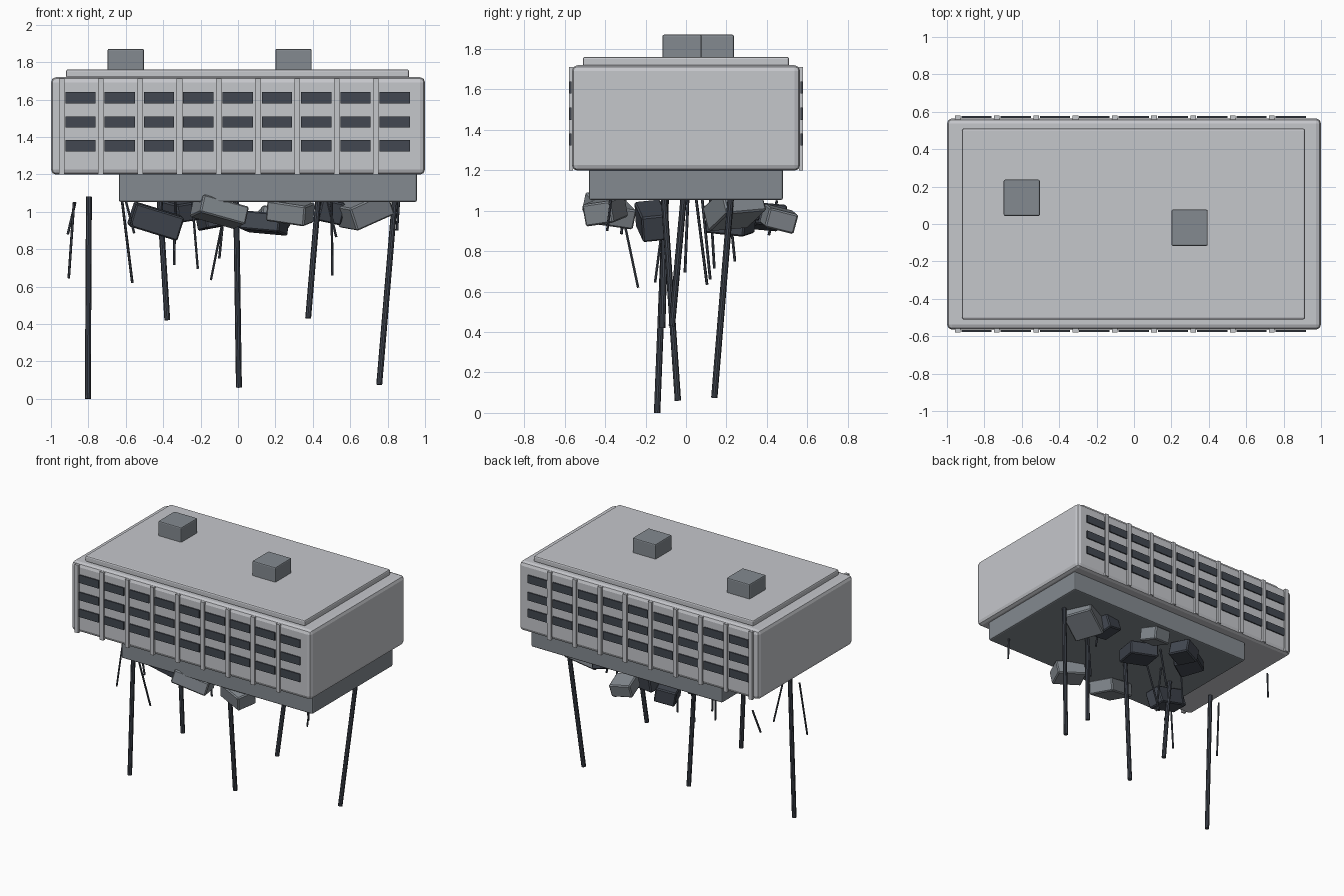
import bpy, math
from mathutils import Vector, Euler

def material(name, rgb):
    m = bpy.data.materials.new(name)
    m.diffuse_color = (*rgb, 1)
    return m

LIGHT = material("pale_concrete", (0.56, 0.57, 0.60))
GREY = material("mid_grey_concrete", (0.23, 0.255, 0.28))
DARK = material("dark_slate", (0.055, 0.064, 0.082))

def box(name, centre, size, mat, bevel=0.0, rot=(0, 0, 0), segments=2):
    bpy.ops.mesh.primitive_cube_add(size=1, location=centre)
    ob = bpy.context.object
    ob.name = name
    ob.scale = size
    bpy.ops.object.transform_apply(location=False, rotation=False, scale=True)
    ob.rotation_euler = Euler([math.radians(a) for a in rot])
    ob.data.materials.append(mat)
    if bevel:
        b = ob.modifiers.new("edge", 'BEVEL')
        b.width = bevel
        b.segments = segments
    return ob

def rod(name, a, b, radius, sides, mat):
    a, b = Vector(a), Vector(b)
    d = b - a
    bpy.ops.mesh.primitive_cylinder_add(vertices=sides, radius=radius,
                                        depth=d.length, location=(a + b) / 2)
    ob = bpy.context.object
    ob.name = name
    ob.rotation_euler = d.to_track_quat('Z', 'Y').to_euler()
    ob.data.materials.append(mat)

# Main building block, roof slab, roof units and broken foundation
box("building_body", (0, 0, 1.459), (2, 1.13, 0.522), LIGHT, 0.028)
box("roof_slab", (-0.002, 0, 1.738), (1.834, 1.02, 0.046), LIGHT, 0.01)
box("roof_unit_left", (-0.6, 0.14, 1.81), (0.194, 0.194, 0.122), GREY, 0.008)
box("roof_unit_right", (0.297, -0.02, 1.81), (0.194, 0.194, 0.122), GREY, 0.008)
box("foundation", (0.16, 0, 1.13), (1.594, 0.96, 0.154), GREY, 0.01)

# Facade ribs and windows on front and back
for side, sy in (("front", -1), ("back", 1)):
    for i in range(9):
        box(f"{side}_rib", (-0.943 + 0.21 * i, sy * 0.57, 1.456),
            (0.03, 0.02, 0.512), LIGHT)
        for z in (1.61, 1.48, 1.353):
            box(f"{side}_window", (-0.842 + 0.21 * i, sy * 0.572, z),
                (0.162, 0.009, 0.06), DARK)

# Hanging foundation piles
for top, low in [
    ((-0.797, -0.10, 1.08), (-0.803, -0.143, 0.0)),
    ((-0.42, -0.10, 1.08), (-0.378, -0.118, 0.42)),
    ((-0.01, -0.11, 1.08), (0.005, -0.04, 0.06)),
    ((0.43, -0.01, 1.08), (0.375, -0.07, 0.43)),
    ((0.84, 0.223, 1.08), (0.755, 0.14, 0.075)),
]:
    rod("hanging_pile", top, low, 0.016, 10, DARK)

# Thin bent reinforcing bars
for top, low in [
    ((-0.87, 0.45, 1.05), (-0.91, 0.41, 0.88)),
    ((-0.877, -0.10, 1.05), (-0.905, -0.153, 0.645)),
    ((-0.62, -0.33, 1.06), (-0.565, -0.237, 0.62)),
    ((-0.335, 0.12, 1.06), (-0.342, 0.14, 0.715)),
    ((-0.245, 0.01, 1.06), (-0.215, -0.005, 0.695)),
    ((-0.06, 0.05, 1.06), (-0.145, 0.104, 0.635)),
    ((-0.07, 0.21, 1.06), (-0.10, 0.242, 0.75)),
    ((0.50, 0.08, 1.06), (0.505, 0.12, 0.66)),
    ((0.48, 0.18, 1.06), (0.525, 0.2, 0.865)),
    ((0.86, -0.37, 1.06), (0.85, -0.39, 0.9)),
    ((-0.60, -0.3, 1.06), (-0.555, -0.32, 0.885)),
]:
    rod("reinforcing_bar", top, low, 0.007, 6, DARK)

# Broken concrete chunks stuck to the underside
for centre, size, rot, mat in [
    ((-0.44, -0.17, 0.95), (0.27, 0.13, 0.13), (6, 17, 8), DARK),
    ((-0.10, -0.38, 1.0), (0.26, 0.20, 0.10), (-8, 15, 15), GREY),
    ((0.28, -0.40, 1.0), (0.22, 0.15, 0.11), (8, 8, -20), GREY),
    ((0.67, 0.24, 1.01), (0.24, 0.22, 0.13), (5, -22, 25), GREY),
    ((0.49, 0.27, 1.01), (0.13, 0.16, 0.12), (10, 12, 10), DARK),
    ((0.19, 0.46, 0.96), (0.16, 0.15, 0.10), (-14, 8, 10), GREY),
    ((0.14, 0.22, 0.94), (0.22, 0.20, 0.10), (-6, 5, -15), DARK),
    ((-0.13, 0.40, 0.97), (0.15, 0.16, 0.11), (-5, -10, 20), DARK),
    ((-0.30, 0.25, 1.01), (0.16, 0.18, 0.10), (8, -8, 30), DARK),
]:
    box("broken_chunk", centre, size, mat, 0.008, rot, 1)
